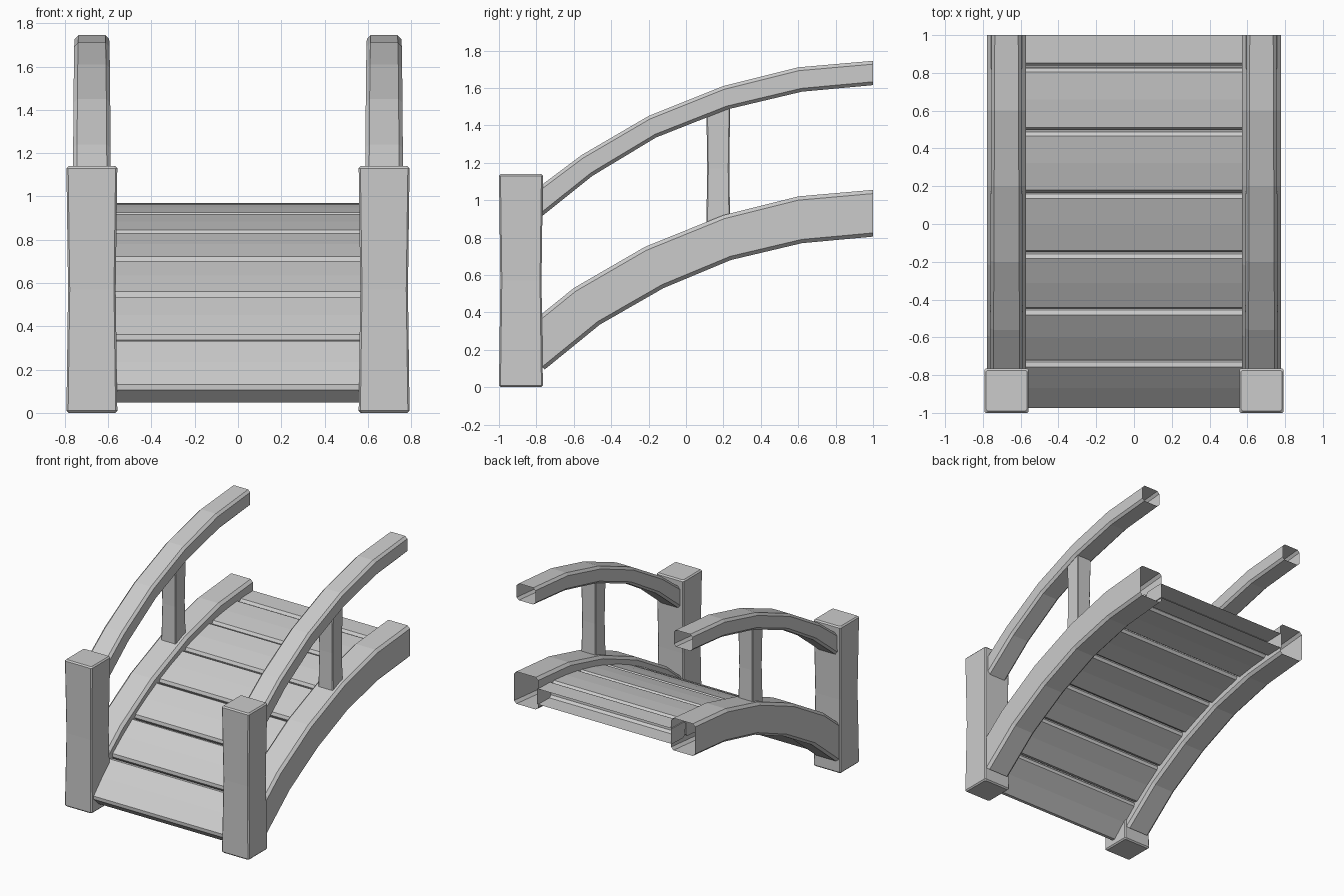
import bpy, bmesh
from math import sin, cos
from mathutils import Vector

old = bpy.data.objects.get("Cube")
if old:
    bpy.data.objects.remove(old, do_unlink=True)

grey = bpy.data.materials.new("plain_grey")
grey.use_nodes = True
grey.diffuse_color = (0.6, 0.6, 0.6, 1)
grey.node_tree.nodes["Principled BSDF"].inputs["Base Color"].default_value = (0.6, 0.6, 0.6, 1)


def loft(name, rings, cap_end=True):
    """Skin a list of equal point loops; the first loop is always capped."""
    bm = bmesh.new()
    loops = [[bm.verts.new(p) for p in ring] for ring in rings]
    n = len(loops[0])
    for a, b in zip(loops, loops[1:]):
        for i in range(n):
            j = (i + 1) % n
            bm.faces.new((a[i], a[j], b[j], b[i]))
    bm.faces.new(loops[0])
    if cap_end:
        bm.faces.new(loops[-1])
    bmesh.ops.recalc_face_normals(bm, faces=bm.faces)
    mesh = bpy.data.meshes.new(name)
    bm.to_mesh(mesh)
    bm.free()
    mesh.materials.append(grey)
    obj = bpy.data.objects.new(name, mesh)
    bpy.context.collection.objects.link(obj)
    return obj


def chamfered(w, h, c):
    """Half-size rectangle outline with cut corners."""
    return [(w - c, h), (w, h - c), (w, c - h), (w - c, -h),
            (c - w, -h), (-w, c - h), (-w, h - c), (c - w, h)]


def upright(name, x, y, levels, c):
    """Vertical post from (height, half width) levels."""
    return loft(name, [[(x + a, y + b, z) for a, b in chamfered(w, w, c)]
                       for z, w in levels])


def beam(name, x, top, bottom, w_start, w_end, c):
    """Curved beam between top and bottom paths, open at the bridge middle."""
    rings = []
    for i, (t, b) in enumerate(zip(top, bottom)):
        t, b = Vector((0, *t)), Vector((0, *b))
        mid, half = (t + b) / 2, (t - b) / 2
        w = w_start + (w_end - w_start) * i / (len(top) - 1)
        up = half.normalized()
        rings.append([mid + up * v + Vector((x + u, 0, 0))
                      for u, v in chamfered(w, half.length, c)])
    return loft(name, rings, cap_end=False)


# Side parts, repeated left and right
stringer_top = [(-0.94, 0.255), (-0.6, 0.53), (-0.22, 0.75), (0.2, 0.92), (0.6, 1.02), (1, 1.055)]
stringer_low = [(-0.755, 0.095), (-0.46, 0.335), (-0.12, 0.53), (0.24, 0.68), (0.62, 0.77), (1, 0.805)]
rail_top = [(-0.88, 1.0), (-0.56, 1.24), (-0.2, 1.45), (0.2, 1.61), (0.6, 1.71), (1, 1.745)]
rail_low = [(-0.8, 0.89), (-0.5, 1.13), (-0.16, 1.335), (0.22, 1.485), (0.62, 1.58), (1, 1.615)]
for side, s in (("left", 1), ("right", -1)):
    x = 0.675 * s
    upright(side + "_end_post", x, -0.8825,
            [(0, 0.108), (0.01, 0.1175), (0.57, 0.11), (1.13, 0.1175), (1.14, 0.108)], 0.008)
    upright(side + "_baluster", x, 0.1725,
            [(0.85, 0.064), (1.17, 0.059), (1.52, 0.064)], 0.006)
    beam(side + "_stringer", x, stringer_top, stringer_low, 0.103, 0.103, 0.02)
    beam(side + "_handrail", x, rail_top, rail_low, 0.088, 0.08, 0.018)

# Deck planks laid along an arc
RADIUS, CREST, STEP = 2.74, 0.97, 0.125
THICK, CUT, GAP = 0.12, 0.018, 0.0018


def on_arc(angle, depth):
    r = RADIUS - depth
    return 1 - r * sin(angle), CREST - RADIUS + r * cos(angle)


for k in range(7):
    mid = k * STEP
    front = mid + STEP / 2 - GAP
    back = 0 if k == 0 else mid - STEP / 2 + GAP
    cut = CUT / RADIUS
    outline = [(front, CUT), (front - cut, 0)]
    if k:
        outline += [(mid, 0), (back + cut, 0), (back, CUT),
                    (back, THICK - CUT), (back + cut, THICK), (mid, THICK)]
    else:
        outline += [(0, 0), (0, THICK)]
    outline += [(front - cut, THICK), (front, THICK - CUT)]
    section = [on_arc(a, d) for a, d in outline]
    plank = loft("deck_plank_%d" % (7 - k),
                 [[(x, y, z) for y, z in section] for x in (-0.58, 0.58)])
    if k == 0:
        # The middle plank is cut open at the crest
        bm = bmesh.new()
        bm.from_mesh(plank.data)
        cut_faces = [f for f in bm.faces if all(v.co.y > 0.999 for v in f.verts)]
        bmesh.ops.delete(bm, geom=cut_faces, context='FACES')
        bm.to_mesh(plank.data)
        bm.free()
